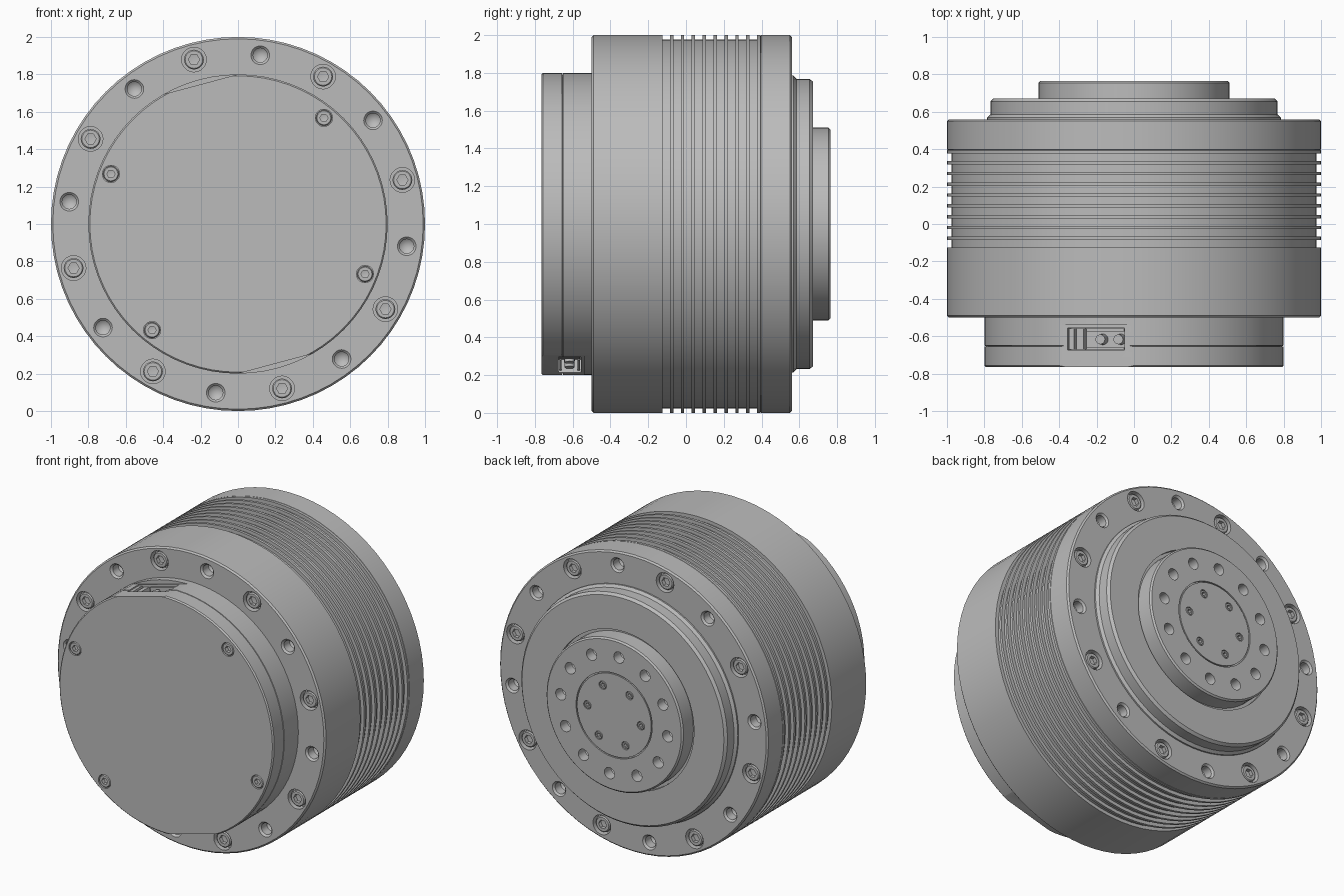
import bpy, bmesh, math
from mathutils import Matrix, Vector

if "Cube" in bpy.data.objects:
    bpy.data.objects.remove(bpy.data.objects["Cube"], do_unlink=True)

GREY = (0.5, 0.5, 0.5, 1)
metal = bpy.data.materials.new("satin_grey_metal")
metal.use_nodes = True
metal.diffuse_color = GREY
metal.node_tree.nodes["Principled BSDF"].inputs["Base Color"].default_value = GREY

FRONT, BACK = -1, 1


def turn(bm, profile, spot=(0, 0), segs=72, face=0.0, side=BACK):
    """Lathe a (radius, height) profile about y at an (x, z) spot on a face."""
    part = bmesh.new()
    verts = [part.verts.new((r, face + side * h, 0)) for r, h in profile]
    edges = [part.edges.new(pair) for pair in zip(verts, verts[1:])]
    bmesh.ops.spin(part, geom=verts + edges, axis=(0, 1, 0), cent=(0, 0, 0),
                   angle=math.tau, steps=segs, use_duplicate=False)
    bmesh.ops.remove_doubles(part, verts=part.verts, dist=1e-5)
    bmesh.ops.recalc_face_normals(part, faces=part.faces)
    bmesh.ops.translate(part, verts=part.verts, vec=(spot[0], 0, spot[1] + 1))
    temp = bpy.data.meshes.new("temp")
    part.to_mesh(temp)
    part.free()
    bm.from_mesh(temp)
    bpy.data.meshes.remove(temp)


def finish(name, bm):
    mesh = bpy.data.meshes.new(name)
    bm.to_mesh(mesh)
    bm.free()
    mesh.materials.append(metal)
    obj = bpy.data.objects.new(name, mesh)
    bpy.context.collection.objects.link(obj)
    return obj


def activate(obj):
    bpy.ops.object.select_all(action='DESELECT')
    obj.select_set(True)
    bpy.context.view_layer.objects.active = obj


def cut(obj, bm):
    """Subtract the solids in bm from the object."""
    cutter = finish("cutter", bm)
    cutter.hide_render = True
    mod = obj.modifiers.new("cut", 'BOOLEAN')
    mod.operation, mod.solver, mod.object = 'DIFFERENCE', 'EXACT', cutter
    activate(obj)
    bpy.ops.object.modifier_apply(modifier=mod.name)
    bpy.data.objects.remove(cutter, do_unlink=True)


def smooth(obj):
    activate(obj)
    bpy.ops.object.shade_smooth_by_angle(angle=math.radians(30))


def lathe(name, profile):
    bm = bmesh.new()
    turn(bm, profile)
    return finish(name, bm)


def circle(radius, degrees):
    return [(radius * math.cos(math.radians(a)), radius * math.sin(math.radians(a)))
            for a in degrees]


def holes(bm, spots, profile, face, side):
    for spot in spots:
        turn(bm, profile, spot, 20, face, side)


def pocket(r, depth):
    return [(0, 0.01), (r, 0.01), (r, -depth), (0, -depth)]


def screws(name, spots, face, side, r, top, bottom, socket):
    """Screw heads with hexagonal sockets."""
    heads, keys = bmesh.new(), bmesh.new()
    lip = r * 0.12
    for spot in spots:
        turn(heads, [(0, top), (r - lip, top), (r, top - lip), (r, bottom), (0, bottom)],
             spot, 20, face, side)
        turn(keys, [(0, top + .01), (socket, top + .01), (socket, top - .025),
                    (0, top - .03)], spot, 6, face, side)
    obj = finish(name, heads)
    cut(obj, keys)
    smooth(obj)


def flat_frame(degrees):
    """Frame on the cover side: along the flat, along y, outwards."""
    a = math.radians(degrees)
    along = Vector((math.sin(a), 0, -math.cos(a)))
    out = Vector((math.cos(a), 0, math.sin(a)))
    m = Matrix((along, Vector((0, 1, 0)), out)).transposed().to_4x4()
    m.translation = (0, 0, 1)
    return m


def box(bm, frame, t, y, n):
    spans = (t, y, n)
    mid = Vector([(a + b) / 2 for a, b in spans])
    size = [b - a for a, b in spans]
    bmesh.ops.create_cube(bm, size=1, matrix=frame @ Matrix.Translation(mid)
                          @ Matrix.Diagonal(size + [1]))


bolt_spots = circle(0.91, range(15, 375, 45))
tap_spots = circle(0.91, [37.5 + 45 * i for i in range(8)])
cover_spots = circle(0.73, (51, 158.5, 231, 338.5))
output_spots = circle(0.4, range(5, 365, 30))
cap_spots = circle(0.2, range(5, 365, 60))
tapped = [(0, .01), (.05, .01), (.05, 0), (.038, -.012), (.038, -.07), (0, -.1)]

# Main drum with cooling grooves
profile = [(0, -.5), (.99, -.5), (1, -.49)]
for i in range(9):
    y = -.105 + .0577 * i
    profile += [(1, y - .02), (.977, y - .02), (.977, y + .02), (1, y + .02)]
profile += [(1, .394), (.996, .396), (1, .398), (1, .55), (.99, .56), (0, .56)]
drum = lathe("finned_drum", profile)
cutters = bmesh.new()
for face, side in ((-.5, FRONT), (.56, BACK)):
    holes(cutters, bolt_spots, pocket(.066, .05), face, side)
    holes(cutters, tap_spots, tapped, face, side)
cut(drum, cutters)
smooth(drum)
screws("front_bolts", bolt_spots, -.5, FRONT, .053, -.008, -.055, .03)
screws("rear_bolts", bolt_spots, .56, BACK, .053, -.008, -.055, .03)

# Front housing and cover with two side flats and connector pockets
housing = lathe("front_housing", [(0, -.66), (.79, -.66), (.79, -.652), (.8, -.65),
                                  (.8, -.49), (0, -.49)])
cover = lathe("front_cover", [(0, -.765), (.792, -.765), (.8, -.757), (.8, -.656),
                              (.79, -.654), (0, -.654)])
FLATS = (105, 285)
for part in (housing, cover):
    flats, pockets = bmesh.new(), bmesh.new()
    for angle in FLATS:
        box(flats, flat_frame(angle), (-.4, .4), (-.9, -.54), (.773, 1))
        box(pockets, flat_frame(angle), (-.16, .155), (-.675, -.555), (.7, .9))
    cut(part, flats)
    cut(part, pockets)
cutters = bmesh.new()
holes(cutters, cover_spots, pocket(.046, .03), -.765, FRONT)
cut(cover, cutters)
smooth(housing)
smooth(cover)
screws("cover_screws", cover_spots, -.765, FRONT, .042, -.001, -.035, .022)

# Connectors sitting in the pockets
bm = bmesh.new()
for angle in FLATS:
    frame = flat_frame(angle)
    box(bm, frame, (-.155, -.125), (-.67, -.56), (.68, .768))
    box(bm, frame, (-.115, -.075), (-.67, -.56), (.68, .76))
    box(bm, frame, (-.06, .15), (-.575, -.56), (.68, .762))
    box(bm, frame, (-.06, .15), (-.67, -.66), (.68, .762))
    for t in (.015, .115):
        bmesh.ops.create_cone(bm, cap_ends=True, segments=20, radius1=.03, radius2=.026,
                              depth=.07, matrix=frame @ Matrix.Translation((t, -.617, .72)))
smooth(finish("connectors", bm))

# Rear bearing ring
smooth(lathe("rear_ring", [(0, .55), (.785, .55), (.785, .57), (.768, .585), (.768, .655),
                           (.753, .672), (.53, .672), (.53, .65), (0, .65)]))

# Output flange with central cap
flange = lathe("output_flange", [(0, .64), (.51, .64), (.51, .755), (.5, .765), (.284, .765),
                                 (.284, .755), (.276, .755), (.276, .765), (0, .765)])
cutters = bmesh.new()
holes(cutters, output_spots, [(0, .01), (.038, .01), (.038, -.07), (0, -.09)], .765, BACK)
holes(cutters, cap_spots, pocket(.028, .03), .765, BACK)
cut(flange, cutters)
smooth(flange)
screws("cap_screws", cap_spots, .765, BACK, .025, -.001, -.035, .014)
